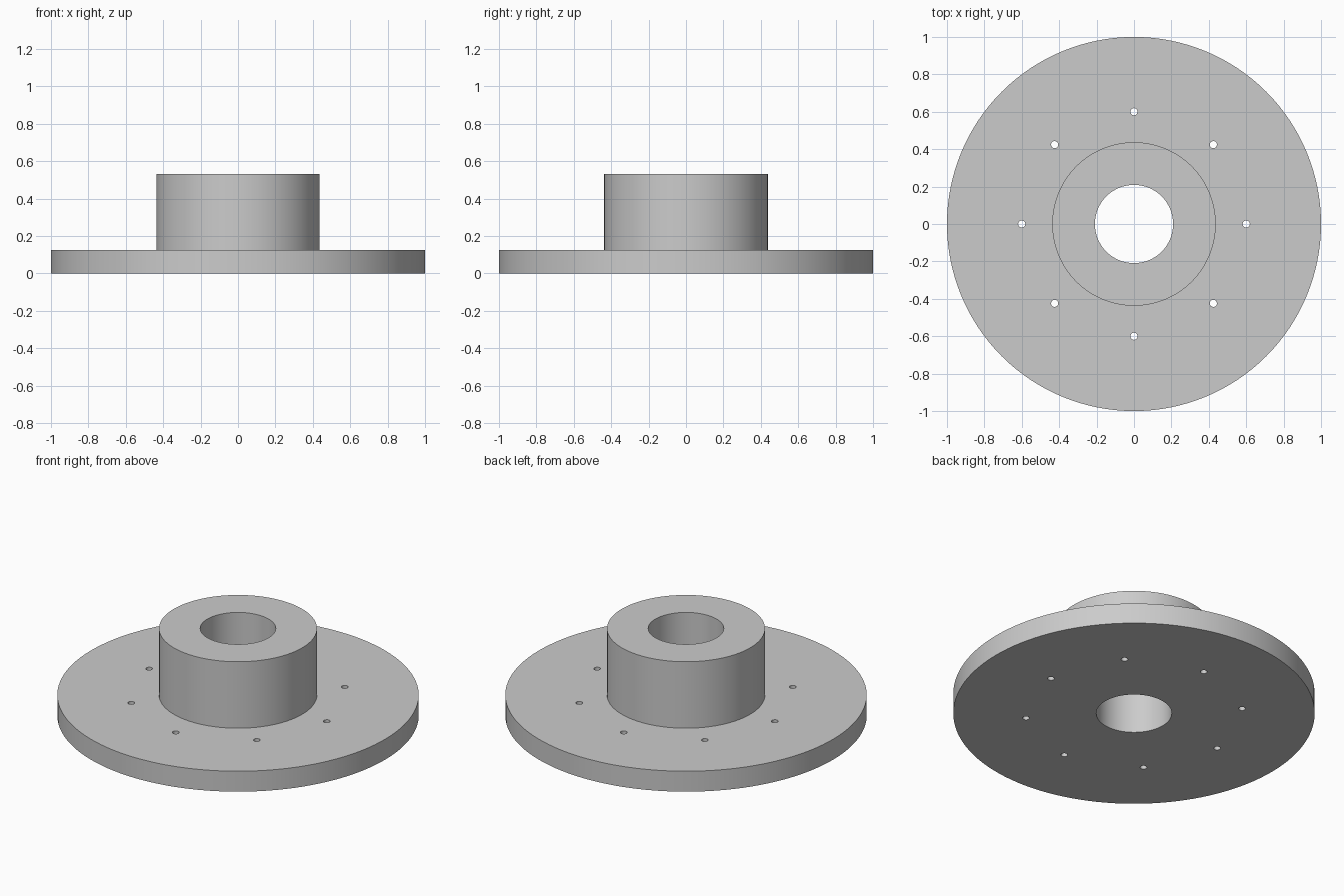
import bpy, bmesh
from math import cos, sin, radians, tau
from mathutils import Matrix, Vector

cube = bpy.data.objects.get("Cube")
if cube:
    bpy.data.objects.remove(cube, do_unlink=True)

PLATE_R, HUB_R, BORE_R = 1.0, 0.437, 0.209
PLATE_H, TOTAL_H = 0.125, 0.531
BOLT_CIRCLE, BOLT_R, BOLTS = 0.6, 0.019, 8
SEGMENTS = 128

grey = bpy.data.materials.new("machined_grey")
grey.use_nodes = True
colour = (0.6, 0.6, 0.6, 1)
grey.diffuse_color = colour
grey.node_tree.nodes["Principled BSDF"].inputs["Base Color"].default_value = colour


def make_object(name, bm):
    bmesh.ops.recalc_face_normals(bm, faces=bm.faces)
    mesh = bpy.data.meshes.new(name)
    bm.to_mesh(mesh)
    bm.free()
    mesh.materials.append(grey)
    obj = bpy.data.objects.new(name, mesh)
    bpy.context.collection.objects.link(obj)
    return obj


# Plate and hub: one closed profile turned about the z axis
profile = [(BORE_R, 0), (PLATE_R, 0), (PLATE_R, PLATE_H),
           (HUB_R, PLATE_H), (HUB_R, TOTAL_H), (BORE_R, TOTAL_H)]
bm = bmesh.new()
verts = [bm.verts.new((r, 0, z)) for r, z in profile]
edges = [bm.edges.new((a, b)) for a, b in zip(verts, verts[1:] + verts[:1])]
bmesh.ops.spin(bm, geom=verts + edges, cent=(0, 0, 0), axis=(0, 0, 1),
               angle=tau, steps=SEGMENTS, use_duplicate=False)
bmesh.ops.remove_doubles(bm, verts=bm.verts, dist=0.0001)
flange = make_object("hub_flange", bm)

# Bolt holes: a ring of cylinders cut through the plate
bm = bmesh.new()
for i in range(BOLTS):
    a = tau * i / BOLTS
    spot = Vector((BOLT_CIRCLE * cos(a), BOLT_CIRCLE * sin(a), PLATE_H / 2))
    bmesh.ops.create_cone(bm, cap_ends=True, segments=32, radius1=BOLT_R,
                          radius2=BOLT_R, depth=PLATE_H * 2,
                          matrix=Matrix.Translation(spot))
cutter = make_object("bolt_hole_cutter", bm)
cutter.hide_render = True

cut = flange.modifiers.new("bolt_holes", 'BOOLEAN')
cut.operation = 'DIFFERENCE'
cut.solver = 'EXACT'
cut.object = cutter

bpy.ops.object.select_all(action='DESELECT')
flange.select_set(True)
bpy.context.view_layer.objects.active = flange
bpy.ops.object.modifier_apply(modifier=cut.name)
bpy.data.objects.remove(cutter, do_unlink=True)

# Smooth round walls with crisp rims
bpy.ops.object.shade_smooth_by_angle(angle=radians(30))
